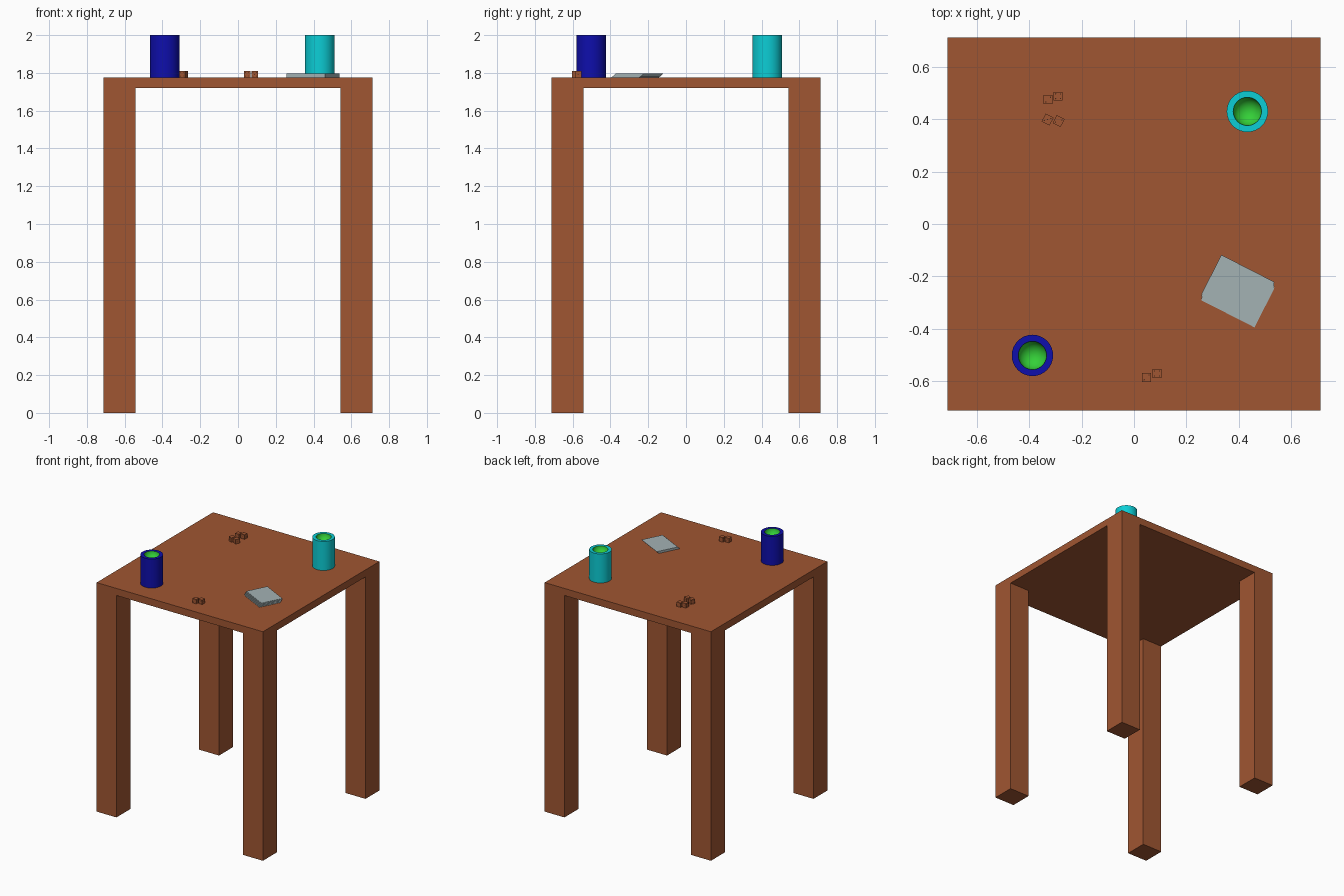
import bpy, bmesh, math
from mathutils import Matrix, Vector

if "Cube" in bpy.data.objects:
    bpy.data.objects.remove(bpy.data.objects["Cube"])


def material(name, r, g, b):
    lin = [((c / 255 + 0.055) / 1.055) ** 2.4 if c > 10 else c / 255 / 12.92 for c in (r, g, b)]
    m = bpy.data.materials.new(name)
    m.diffuse_color = (*lin, 1)
    m.use_nodes = True
    m.node_tree.nodes["Principled BSDF"].inputs["Base Color"].default_value = m.diffuse_color
    return m


WOOD = material("brown wood", 160, 86, 50)
BLUE = material("dark blue", 14, 14, 172)
CYAN = material("turquoise", 12, 206, 214)
GREEN = material("green", 52, 208, 56)
GREY = material("paper grey", 164, 178, 180)
PIP = material("pip dark brown", 70, 38, 22)

TOP = 1.775     # tabletop surface
HALF = 0.713    # half width of the table
LEG = 0.17


def finish(name, bm, mats):
    bmesh.ops.recalc_face_normals(bm, faces=bm.faces)
    me = bpy.data.meshes.new(name)
    bm.to_mesh(me)
    bm.free()
    for m in mats:
        me.materials.append(m)
    ob = bpy.data.objects.new(name, me)
    bpy.context.collection.objects.link(ob)
    return ob


def add_box(bm, center, size, turn=0.0):
    mat = (Matrix.Translation(center) @ Matrix.Rotation(turn, 4, 'Z')
           @ Matrix.Diagonal((*size, 1)))
    return bmesh.ops.create_cube(bm, size=1, matrix=mat)["verts"]


# tabletop
bm = bmesh.new()
add_box(bm, (0, 0, (1.72 + TOP) / 2), (2 * HALF, 2 * HALF, TOP - 1.72))
finish("tabletop", bm, [WOOD])

# four square corner legs
for sx, side in ((-1, "left"), (1, "right")):
    for sy, end in ((-1, "front"), (1, "back")):
        bm = bmesh.new()
        c = HALF - LEG / 2
        add_box(bm, (sx * c, sy * c, 0.86), (LEG, LEG, 1.72))
        finish(f"{end}_{side}_leg", bm, [WOOD])


# cups: turned profile with a green hollow
def cup(name, x, y, mat, r=0.079, inner=0.054, depth=0.052, seg=32):
    bowl = [(inner * math.cos(a), 2.0 - depth * math.sin(a))
            for a in (math.pi / 2 * i / 8 for i in range(8))]
    profile = [(r, TOP), (r, 2.0)] + bowl
    bm = bmesh.new()
    rings = [[bm.verts.new((x + pr * math.cos(2 * math.pi * k / seg),
                            y + pr * math.sin(2 * math.pi * k / seg), pz))
              for k in range(seg)] for pr, pz in profile]
    bm.faces.new(rings[0])
    for i in range(len(rings) - 1):
        for k in range(seg):
            n = (k + 1) % seg
            f = bm.faces.new((rings[i][k], rings[i][n], rings[i + 1][n], rings[i + 1][k]))
            f.material_index = 1 if i >= 2 else 0
    tip = bm.verts.new((x, y, 2.0 - depth))
    for k in range(seg):
        f = bm.faces.new((rings[-1][k], rings[-1][(k + 1) % seg], tip))
        f.material_index = 1
    ob = finish(name, bm, [mat, GREEN])
    bpy.ops.object.select_all(action='DESELECT')
    ob.select_set(True)
    bpy.context.view_layer.objects.active = ob
    bpy.ops.object.shade_smooth_by_angle(angle=math.radians(35))


cup("blue_cup", -0.388, -0.502, BLUE)
cup("turquoise_cup", 0.433, 0.43, CYAN)

# leaning stack of thin sheets, each slid a little further back
bm = bmesh.new()
SHEETS = 10
thick = 0.023 / SHEETS
for i in range(SHEETS):
    y = -0.269 + 0.025 * i / (SHEETS - 1)
    add_box(bm, (0.397, y, TOP + thick * (i + 0.5)), (0.227, 0.167, thick),
            math.atan2(-0.103, 0.202))
finish("paper_stack", bm, [GREY])

# dice
SIZE = 0.034
P = SIZE * 0.27
PIPS = {1: [(0, 0)], 2: [(-P, -P), (P, P)], 4: [(a, b) for a in (-P, P) for b in (-P, P)]}
PIPS[3] = PIPS[1] + PIPS[2]
PIPS[5] = PIPS[1] + PIPS[4]
PIPS[6] = PIPS[4] + [(-P, 0), (P, 0)]


def die(name, x, y, degrees, top):
    place = (Matrix.Translation((x, y, TOP + SIZE / 2))
             @ Matrix.Rotation(math.radians(degrees), 4, 'Z'))
    bm = bmesh.new()
    bmesh.ops.create_cube(bm, size=SIZE, matrix=place)
    sides = [n for n in (1, 2, 3, 4, 5, 6) if n not in (top, 7 - top)]
    low, high = sides[:2], sides[2:]
    faces = [((0, 0, 1), top), ((1, 0, 0), low[0]), ((0, 1, 0), low[1]),
             ((0, -1, 0), high[0]), ((-1, 0, 0), high[1])]
    for normal, count in faces:
        turn = Vector((0, 0, 1)).rotation_difference(Vector(normal)).to_matrix().to_4x4()
        for u, v in PIPS[count]:
            spot = place @ turn @ Matrix.Translation((u, v, SIZE / 2 + 0.0003))
            made = bmesh.ops.create_circle(bm, cap_ends=True, segments=8,
                                           radius=SIZE * 0.075, matrix=spot)
            for f in made["verts"][0].link_faces:
                f.material_index = 1
    finish(name, bm, [WOOD, PIP])


for i, (x, y, deg, top) in enumerate([
        (-0.328, 0.475, 0, 2), (-0.290, 0.488, 0, 4), (-0.330, 0.399, -28, 3),
        (-0.288, 0.393, -27, 2), (0.048, -0.586, 0, 2), (0.088, -0.571, 0, 4)]):
    die(f"die_{i + 1}", x, y, deg, top)
